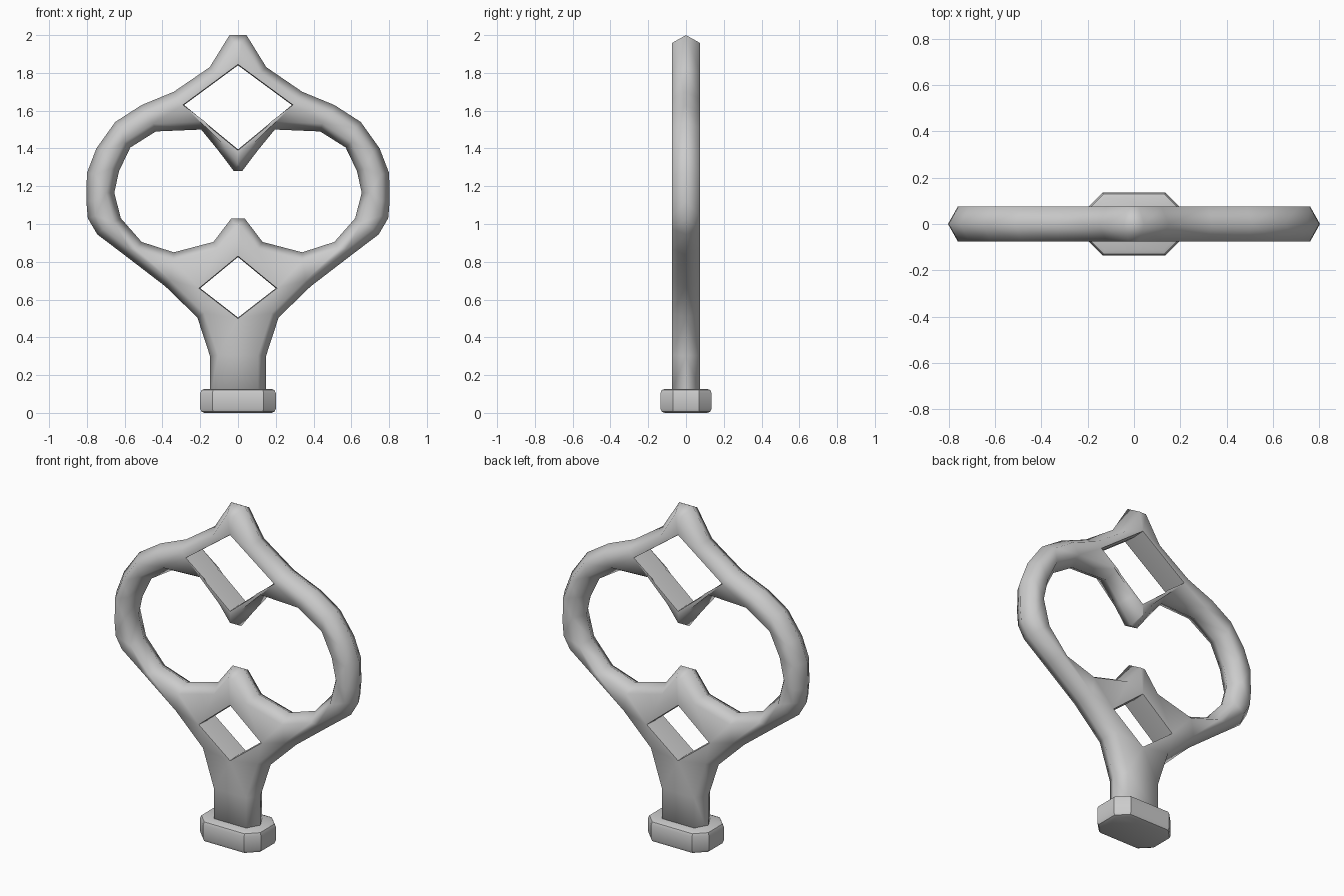
import bpy, bmesh
from mathutils import Vector

if "Cube" in bpy.data.objects:
    bpy.data.objects.remove(bpy.data.objects["Cube"])

HALF = 0.075     # half thickness of the frame


def mirrored(half):
    """Close a right-hand half profile across x = 0."""
    return half + [(-x, z) for x, z in reversed(half) if abs(x) > 1e-6]


def inset(loop, dist):
    """Mitred offset, positive = towards the inside of the loop."""
    pts = [Vector(p) for p in loop]
    n = len(pts)
    area = sum(pts[i].x * pts[(i + 1) % n].y - pts[(i + 1) % n].x * pts[i].y for i in range(n))
    s = 1 if area > 0 else -1
    out = []
    for i, p in enumerate(pts):
        a = (p - pts[i - 1]).normalized()
        b = (pts[(i + 1) % n] - p).normalized()
        na, nb = Vector((-a.y, a.x)) * s, Vector((-b.y, b.x)) * s
        out.append(p + (na + nb) * (dist / (1 + na.dot(nb))))
    return out


def finish(bm, name, angle):
    bmesh.ops.recalc_face_normals(bm, faces=bm.faces)
    me = bpy.data.meshes.new(name)
    bm.to_mesh(me)
    bm.free()
    ob = bpy.data.objects.new(name, me)
    bpy.context.collection.objects.link(ob)
    bpy.ops.object.select_all(action='DESELECT')
    ob.select_set(True)
    bpy.context.view_layer.objects.active = ob
    bpy.ops.object.shade_smooth_by_angle(angle=angle)
    return ob


# Profiles in the front view (right halves)
outer = mirrored([(.045, 2), (.15, 1.83), (.34, 1.70), (.51, 1.63), (.65, 1.54),
                  (.75, 1.40), (.80, 1.27), (.803, 1.12), (.795, 1.03), (.745, .945),
                  (.60, .835), (.385, .67), (.215, .505), (.148, .30), (.148, .08)])
opening = mirrored([(.035, 1.03), (.13, .905), (.34, .85), (.51, .905), (.62, 1.03),
                    (.655, 1.165), (.63, 1.28), (.57, 1.405), (.435, 1.49),
                    (.195, 1.50), (.105, 1.39), (.022, 1.28)])
top_hole = [(0, 1.84), (.285, 1.63), (0, 1.395), (-.285, 1.63)]
low_hole = [(0, .825), (.2, .66), (0, .505), (-.2, .66)]

# Frame: ridged edges on the outside and big opening, straight diamond holes
bm = bmesh.new()
rims = {-1: [], 1: []}
for loop, dist in ((outer, .042), (opening, -.042), (top_hole, -.004), (low_hole, -.004)):
    n = len(loop)
    mid = [bm.verts.new((x, 0, z)) for x, z in loop]
    for side in (-1, 1):
        rim = [bm.verts.new((p.x, side * HALF, p.y)) for p in inset(loop, dist)]
        for i in range(n):
            j = (i + 1) % n
            bm.faces.new((mid[i], mid[j], rim[j], rim[i]))
            rims[side].append(bm.edges.get((rim[i], rim[j])))
for side in (-1, 1):
    bmesh.ops.triangle_fill(bm, use_beauty=True, edges=rims[side], normal=(0, side, 0))
finish(bm, "frame", 1.2)

# Base foot: octagonal block with softened edges
bm = bmesh.new()
half = [(.2, -.07), (.2, .07), (.135, .135), (-.135, .135),
        (-.2, .07), (-.2, -.07), (-.135, -.135), (.135, -.135)]
face = bm.faces.new([bm.verts.new((x, y, 0)) for x, y in half])
ext = bmesh.ops.extrude_face_region(bm, geom=[face])
bmesh.ops.translate(bm, vec=(0, 0, .127),
                    verts=[v for v in ext["geom"] if isinstance(v, bmesh.types.BMVert)])
bmesh.ops.recalc_face_normals(bm, faces=bm.faces)
rim = [e for e in bm.edges if abs(e.verts[0].co.z - e.verts[1].co.z) < 1e-5]
bmesh.ops.bevel(bm, geom=rim, offset=.022, segments=2, profile=.5, affect='EDGES')
finish(bm, "base_foot", .6)
